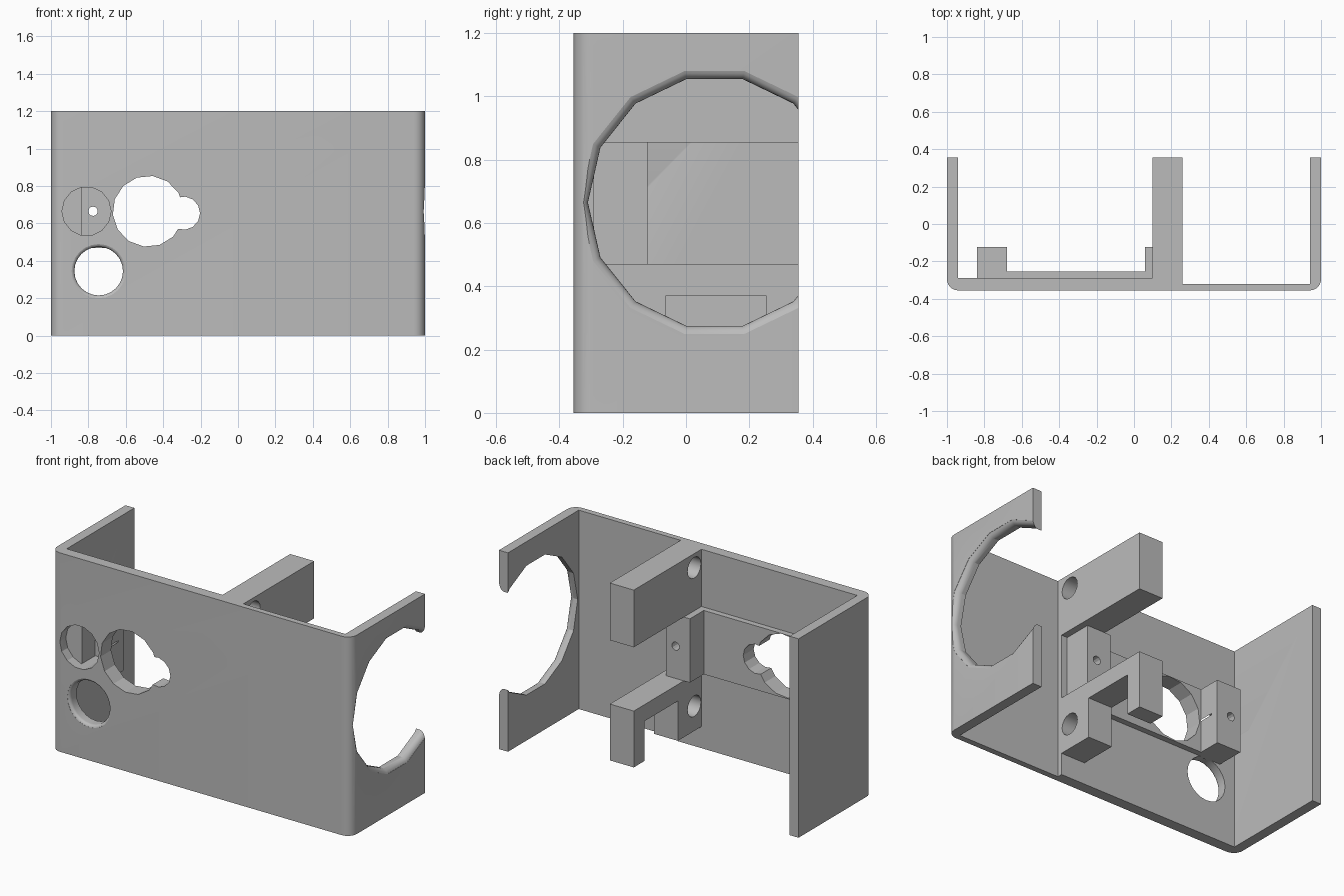
import bpy, bmesh, math
from mathutils import Matrix

if "Cube" in bpy.data.objects:
    bpy.data.objects.remove(bpy.data.objects["Cube"], do_unlink=True)

grey = bpy.data.materials.new("plain grey")
grey.use_nodes = True
colour = (0.5, 0.5, 0.5, 1)
grey.diffuse_color = colour
grey.node_tree.nodes["Principled BSDF"].inputs["Base Color"].default_value = colour

DEPTH, HEIGHT, MID = 0.355, 1.2, 0.665
LOW, HIGH = 0.47, 0.855      # gap between the two bars


def finish(name, bm):
    bmesh.ops.recalc_face_normals(bm, faces=bm.faces)
    mesh = bpy.data.meshes.new(name)
    bm.to_mesh(mesh)
    bm.free()
    mesh.materials.append(grey)
    obj = bpy.data.objects.new(name, mesh)
    bpy.context.collection.objects.link(obj)
    return obj


def prism(name, outline, axis, start, end):
    """Extrude a 2D outline along z, or along x with (y, z) points."""
    bm = bmesh.new()
    place = (lambda a, b, t: (a, b, t)) if axis == "z" else (lambda a, b, t: (t, a, b))
    face = bm.faces.new([bm.verts.new(place(a, b, start)) for a, b in outline])
    grown = bmesh.ops.extrude_face_region(bm, geom=[face])["geom"]
    shift = place(0, 0, end - start)
    bmesh.ops.translate(bm, vec=shift, verts=[v for v in grown if isinstance(v, bmesh.types.BMVert)])
    return finish(name, bm)


def box(name, x0, x1, y0, y1, z0, z1):
    return prism(name, [(x0, y0), (x1, y0), (x1, y1), (x0, y1)], "z", z0, z1)


def round_cutter(name, axis, centre, rings, sides, turn=0.0):
    """Cutter lathed from (position along axis, radius) rings."""
    bm = bmesh.new()
    loops = []
    for t, r in rings:
        loop = []
        for i in range(sides):
            a = turn + math.tau * i / sides
            u, v = centre[0] + r * math.cos(a), centre[1] + r * math.sin(a)
            loop.append(bm.verts.new((t, u, v) if axis == "x" else (u, t, v)))
        loops.append(loop)
    for p, q in zip(loops, loops[1:]):
        for i in range(sides):
            j = (i + 1) % sides
            bm.faces.new((p[i], p[j], q[j], q[i]))
    bm.faces.new(loops[0])
    bm.faces.new(loops[-1])
    obj = finish(name, bm)
    obj.hide_render = True
    return obj


def flare(radius, surface, inward, size):
    """Rings of a hole whose rim is rounded over at the outer surface."""
    rings = [(surface + inward * 0.12, radius)]
    for i in range(6):
        a = math.radians(15 * i)
        rings.append((surface + inward * size * (1 - math.sin(a)),
                      radius + size * (1 - math.cos(a))))
    rings.append((surface - inward * 0.03, rings[-1][1]))
    return rings


def cut(obj, cutters):
    bpy.context.view_layer.objects.active = obj
    for c in cutters:
        mod = obj.modifiers.new("cut", "BOOLEAN")
        mod.operation, mod.solver, mod.object = "DIFFERENCE", "EXACT", c
        bpy.ops.object.modifier_apply(modifier=mod.name)


# U-shaped shell with rounded front corners and a thinner wall on one side
R = 0.06
outline = [(-0.94, DEPTH), (-1, DEPTH)]
for cx, first in ((-1 + R, 180), (1 - R, 270)):
    for i in range(7):
        a = math.radians(first + 15 * i)
        outline.append((cx + R * math.cos(a), -DEPTH + R + R * math.sin(a)))
outline += [(1, DEPTH), (0.94, DEPTH), (0.94, -0.32), (0.26, -0.32),
            (0.26, -0.29), (-0.94, -0.29)]
shell = prism("shell", outline, "z", 0, HEIGHT)

# Divider bars reaching back from the front wall
upper_bar = box("upper_bar", 0.1, 0.26, -0.3, DEPTH, HIGH, HEIGHT)
hook = [(-0.3, 0.13), (-0.065, 0.13), (-0.065, 0.37), (0.255, 0.37),
        (0.255, 0.13), (DEPTH, 0.13), (DEPTH, LOW), (-0.3, LOW)]
lower_bar = prism("lower_bar", hook, "x", 0.1, 0.26)

# Screw blocks and the mounting plate between them
left_block = box("right_screw_block", -0.84, -0.68, -0.3, -0.122, LOW, HIGH)
right_block = box("left_screw_block", 0.06, 0.22, -0.3, -0.122, LOW, HIGH)
plate = box("mounting_plate", -0.68, 0.06, -0.3, -0.255, LOW, HIGH)

# Cutters for the openings
side_hole = round_cutter("side_cutter", "x", (0.09, MID), flare(0.4, 1, -1, 0.035), 14, math.pi)
button = round_cutter("button_cutter", "y", (-0.745, 0.345), flare(0.13, -DEPTH, 1, 0.02), 24)
pocket = round_cutter("pocket_cutter", "y", (-0.81, MID), [(-0.5, 0.131), (-0.17, 0.131)], 14)
big_eye = round_cutter("large_cutter", "y", (-0.48, MID), [(-0.5, 0.19), (-0.2, 0.19)], 14, 0.1)
small_eye = round_cutter("small_cutter", "y", (-0.292, 0.655), [(-0.5, 0.089), (-0.2, 0.089)], 13)
screw_a = round_cutter("screw_cutter_a", "y", (-0.775, MID), [(-0.4, 0.025), (0, 0.025)], 12)
screw_b = round_cutter("screw_cutter_b", "y", (0.155, MID), [(-0.25, 0.025), (0, 0.025)], 12)
bolt_top = round_cutter("bolt_cutter_top", "x", (-0.222, 1.115), [(0, 0.063), (0.4, 0.063)], 16)
bolt_low = round_cutter("bolt_cutter_low", "x", (-0.222, 0.28), [(0, 0.063), (0.4, 0.063)], 16)

cut(shell, [side_hole, button, pocket, big_eye, small_eye])
cut(plate, [big_eye, small_eye])
cut(left_block, [pocket, screw_a])
cut(right_block, [screw_b])
cut(upper_bar, [bolt_top])
cut(lower_bar, [bolt_low])
for c in (side_hole, button, pocket, big_eye, small_eye, screw_a, screw_b, bolt_top, bolt_low):
    bpy.data.objects.remove(c, do_unlink=True)

# Thin skins closing the outer side of the pocket
pocket_back = box("pocket_back", -0.945, -0.838, -0.298, -0.29, 0.52, 0.81)
pocket_side = box("pocket_side", -0.84, -0.834, -0.298, -0.125, LOW, HIGH)

# Smooth the rounded rims and corners, keep hard edges
bpy.ops.object.select_all(action="DESELECT")
for obj in (shell, upper_bar, lower_bar, left_block, right_block):
    obj.select_set(True)
bpy.context.view_layer.objects.active = shell
bpy.ops.object.shade_smooth_by_angle(angle=math.radians(24))
